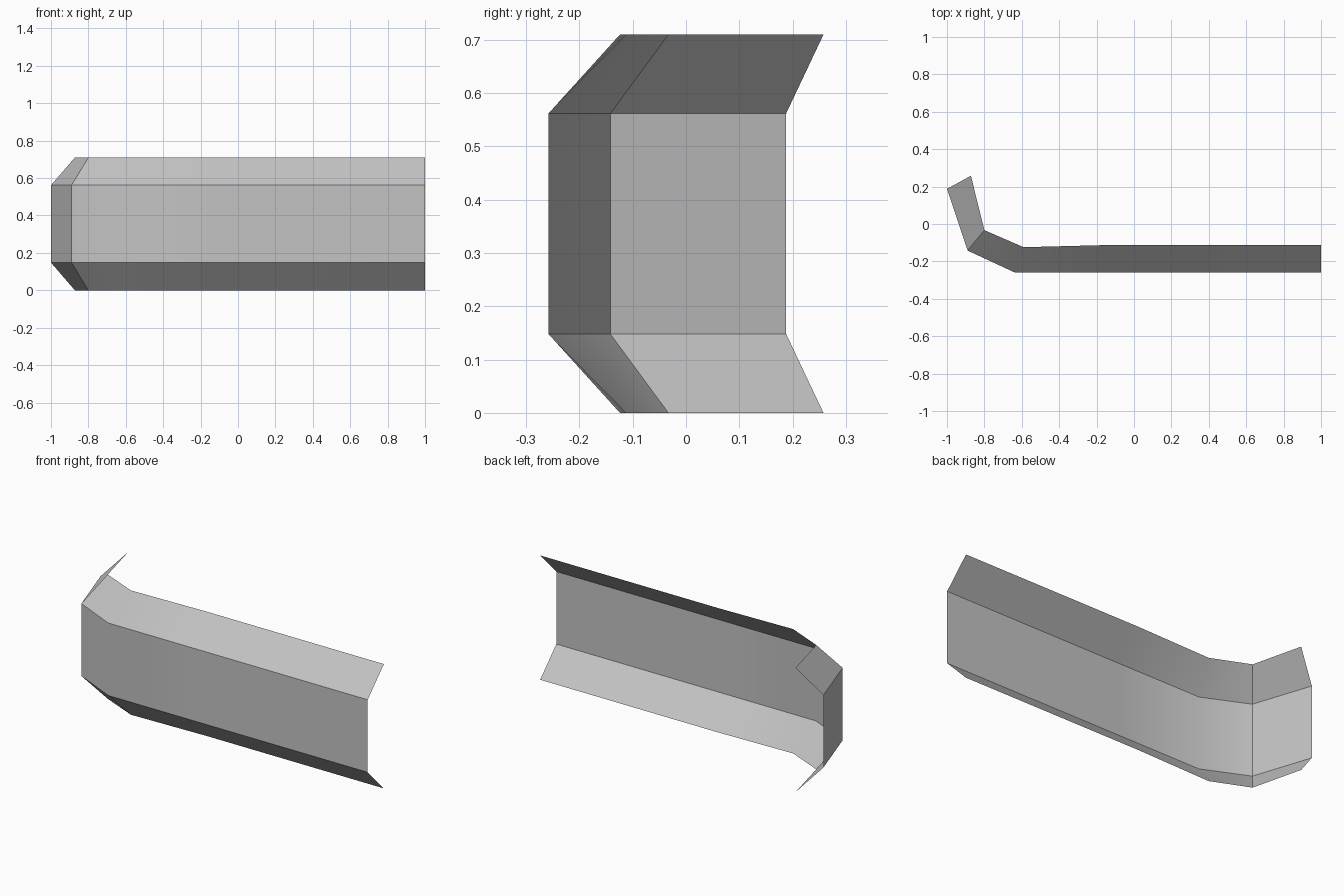
import bpy
import bmesh
from math import radians

cube = bpy.data.objects.get("Cube")
if cube:
    bpy.data.objects.remove(cube, do_unlink=True)

# One plain grey for the whole panel
grey = bpy.data.materials.new("light grey")
grey.use_nodes = True
colour = (0.55, 0.55, 0.55, 1)
grey.diffuse_color = colour
grey.node_tree.nodes["Principled BSDF"].inputs["Base Color"].default_value = colour

# Plan paths of the upright face and of the set-back flange rims
face_path = [(1, -0.258), (-0.12, -0.258), (-0.64, -0.258), (-0.89, -0.142), (-1, 0.188)]
rim_path = [(1, -0.112), (-0.12, -0.112), (-0.59, -0.124), (-0.8, -0.033), (-0.872, 0.258)]

# Rows of the cross-section, from the lower rim to the upper rim
rows = [(rim_path, 0), (face_path, 0.148), (face_path, 0.562), (rim_path, 0.71)]

# Wrapped bumper sheet: a channel with an upright face and two flanges
bm = bmesh.new()
grid = [[bm.verts.new((x, y, z)) for x, y in path] for path, z in rows]
for low, high in zip(grid, grid[1:]):
    for i in range(len(low) - 1):
        bm.faces.new((low[i], high[i], high[i + 1], low[i + 1]))

mesh = bpy.data.meshes.new("bumper_panel")
bm.to_mesh(mesh)
bm.free()
mesh.materials.append(grey)
panel = bpy.data.objects.new("bumper_panel", mesh)
bpy.context.collection.objects.link(panel)

# Soft front corner, crisp flange folds and end fold
bpy.context.view_layer.objects.active = panel
panel.select_set(True)
bpy.ops.object.shade_smooth_by_angle(angle=radians(30))
